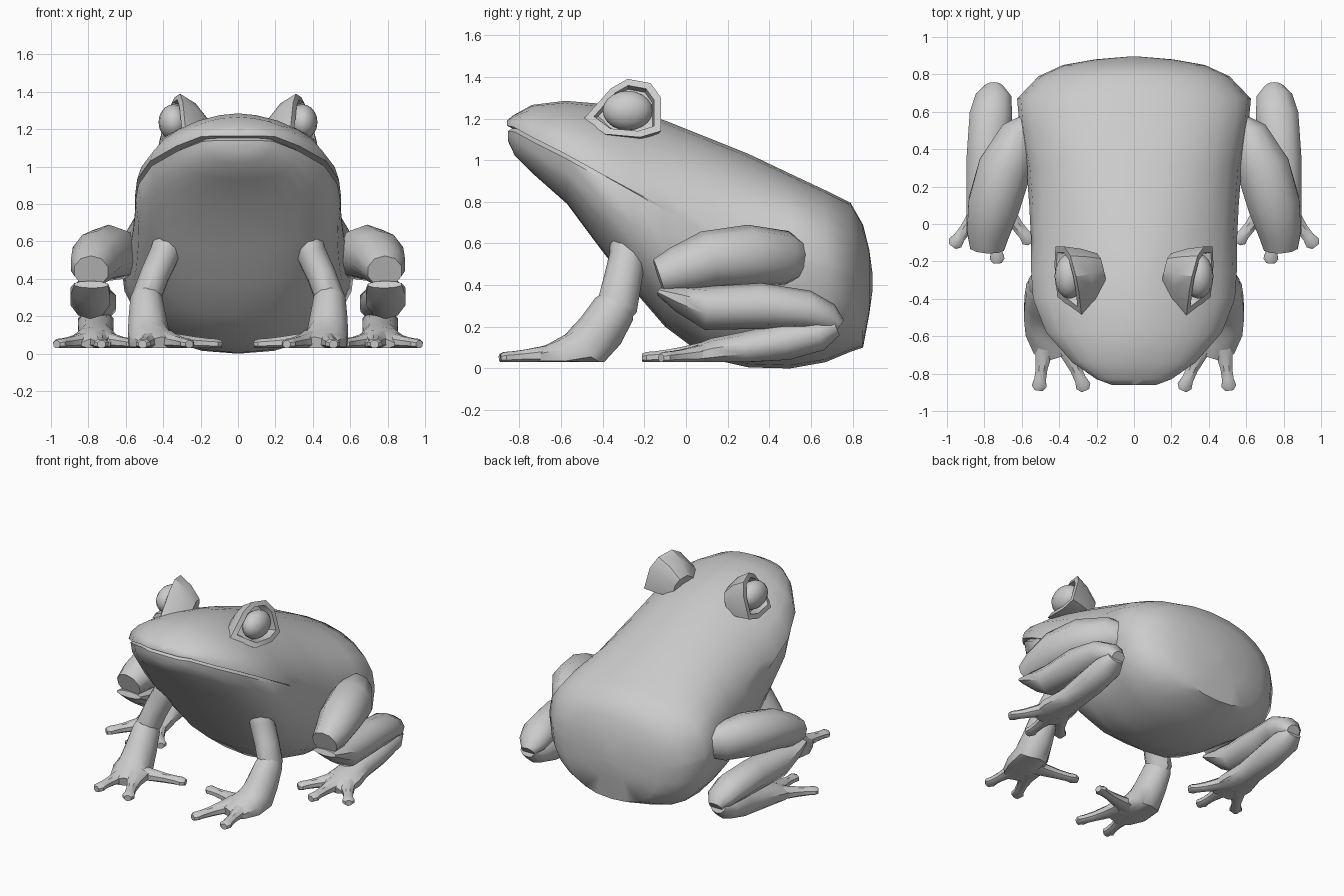
import bpy
import bmesh
from math import sin, cos, pi, radians
from mathutils import Vector

cube = bpy.data.objects.get("Cube")
if cube:
    bpy.data.objects.remove(cube, do_unlink=True)

GROUND = 0.03


def finish(name, bm, angle=40, mirror=True):
    """Turn a bmesh into a smooth, optionally mirrored object."""
    bmesh.ops.recalc_face_normals(bm, faces=bm.faces[:])
    mesh = bpy.data.meshes.new(name)
    bm.to_mesh(mesh)
    bm.free()
    obj = bpy.data.objects.new(name, mesh)
    bpy.context.collection.objects.link(obj)
    bpy.ops.object.select_all(action="DESELECT")
    obj.select_set(True)
    bpy.context.view_layer.objects.active = obj
    bpy.ops.object.shade_smooth_by_angle(angle=radians(angle))
    if mirror:
        obj.modifiers.new("Mirror", "MIRROR")
    return obj


def cap(bm, ring):
    """Close a ring with strips running from side to side."""
    n = len(ring)
    bm.faces.new((ring[0], ring[1], ring[-1]))
    for i in range(1, n // 2 - 1):
        bm.faces.new((ring[i], ring[i + 1], ring[n - i - 1], ring[n - i]))
    m = n // 2
    bm.faces.new((ring[m - 1], ring[m], ring[m + 1]))


def loft(name, rings, angle=40, mirror=True):
    """Skin a series of equal rings and cap both ends."""
    bm = bmesh.new()
    rows = [[bm.verts.new(p) for p in ring] for ring in rings]
    for a, b in zip(rows, rows[1:]):
        for i in range(len(a)):
            j = (i + 1) % len(a)
            bm.faces.new((a[i], a[j], b[j], b[i]))
    cap(bm, rows[0])
    cap(bm, rows[-1])
    return finish(name, bm, angle, mirror)


def limb(name, path, side=(1, 0, 0), sides=10):
    """Tube along (x, y, z, half width, half height), flat where it meets the ground."""
    centres = [Vector(p[:3]) for p in path]
    rings = []
    for i, (c, p) in enumerate(zip(centres, path)):
        t = (centres[min(i + 1, len(path) - 1)] - centres[max(i - 1, 0)]).normalized()
        u = Vector(side)
        u = (u - t * u.dot(t)).normalized()
        v = t.cross(u)
        ring = []
        for k in range(sides):
            a = 2 * pi * (k + 0.5) / sides
            q = c + u * cos(a) * p[3] + v * sin(a) * p[4]
            q.z = max(q.z, GROUND)
            ring.append(q)
        rings.append(ring)
    return loft(name, rings)


def toe(name, start, tip):
    """Toe that widens into the foot and ends in a rounded pad."""
    a, b = Vector(start), Vector(tip)
    d = (b - a).normalized()
    path = []
    for f, w, h in ((0, .085, .06), (.3, .05, .045), (.6, .034, .034), (.8, .034, .03),
                    (.92, .043, .03), (1, .024, .022)):
        path.append((*a.lerp(b, f), w, h))
    limb(name, path, side=(-d.y, d.x, 0), sides=8)


# Body and head: y, top, widest height, bottom, half width, mouth groove depth, upper curve
sections = [
    (-.86, 1.19, 1.165, 1.09, .12, .02, 1),
    (-.83, 1.215, 1.16, 1.02, .20, .03, 1),
    (-.74, 1.265, 1.11, .93, .33, .035, 1.05),
    (-.58, 1.285, 1.03, .79, .47, .03, 1.15),
    (-.40, 1.27, .93, .55, .54, .025, 1.2),
    (-.25, 1.24, .85, .37, .55, .01, 1.2),
    (-.10, 1.19, .77, .20, .55, 0, 1.1),
    (.10, 1.11, .67, .05, .56, 0, 1),
    (.30, 1.03, .58, .005, .575, 0, .95),
    (.50, .935, .55, 0, .61, 0, .9),
    (.67, .855, .50, .03, .625, 0, .9),
    (.79, .795, .46, .08, .51, 0, .9),
    (.85, .69, .44, .10, .38, 0, .95),
    (.88, .57, .43, .26, .21, 0, 1),
    (.895, .46, .42, .37, .03, 0, 1),
]
rings = []
for y, top, wide, bottom, w, g, curve in sections:
    half = []
    arc = [(sin(i * pi / 12), abs(cos(i * pi / 12))) for i in range(7)]
    for s, c in arc:
        half.append((w * s ** curve, y, wide + (top - wide) * c ** curve))
    half.append((w - g, y + g * 1.3, wide - .012))
    lip = wide - .025
    for s, c in reversed(arc):
        half.append(((w - g * .3) * s ** .85, y + g * .3, lip + (bottom - lip) * c ** .85))
    rings.append(half + [(-px, py, pz) for px, py, pz in half[-2:0:-1]])
loft("body", rings, angle=50, mirror=False)

# Eyelids: an angular rim around a recess, narrowing towards the skull
rim = [Vector(p) for p in (
    (.28, -.49, 1.20), (.295, -.36, 1.345), (.31, -.28, 1.39), (.34, -.17, 1.37),
    (.375, -.12, 1.30), (.42, -.12, 1.14), (.425, -.22, 1.11), (.41, -.39, 1.125))]
mid = sum(rim, Vector()) / len(rim)


def lid_ring(scale, shift):
    return [mid + (p - mid) * scale + Vector(shift) for p in rim]


loft("eyelid", [
    lid_ring(.55, (-.17, .03, -.07)),
    lid_ring(.85, (-.09, .01, -.03)),
    lid_ring(1, (0, 0, 0)),
    lid_ring(.78, (.005, 0, 0)),
    lid_ring(.72, (-.05, 0, -.01)),
], angle=35)

# Eyeballs
bm = bmesh.new()
bmesh.ops.create_uvsphere(bm, u_segments=16, v_segments=10, radius=1)
for v in bm.verts:
    v.co = Vector((v.co.x * .08 + .345, v.co.y * .12 - .28, v.co.z * .095 + 1.238))
finish("eyeball", bm)

# Front legs: straight upper arm, then a forearm spreading into the paw
limb("upper_arm", [
    (.36, -.285, .655, .055, .06),
    (.37, -.28, .62, .08, .085),
    (.39, -.28, .54, .083, .088),
    (.445, -.305, .42, .08, .092),
    (.49, -.33, .30, .08, .098),
    (.49, -.36, .25, .07, .08),
])
limb("forearm", [
    (.49, -.325, .32, .075, .085),
    (.49, -.345, .285, .09, .105),
    (.485, -.41, .18, .105, .115),
    (.48, -.47, .095, .115, .13),
    (.465, -.56, .07, .125, .095),
    (.43, -.65, .06, .12, .06),
    (.41, -.71, .05, .08, .04),
])
for i, (start, tip) in enumerate((
        ((.47, -.60), (.51, -.89)),
        ((.39, -.60), (.26, -.89)),
        ((.43, -.56), (.09, -.47)))):
    toe(f"front_toe_{i + 1}", (*start, .07), (*tip, .05))

# Hind legs: thigh forward to the knee, shin back to the heel, long foot forward
limb("thigh", [
    (.56, .55, .52, .05, .09),
    (.61, .48, .53, .11, .13),
    (.69, .30, .54, .15, .15),
    (.75, .10, .52, .145, .14),
    (.78, -.04, .47, .12, .115),
    (.785, -.13, .44, .095, .088),
])
limb("shin", [
    (.785, -.13, .37, .095, .02),
    (.79, -.03, .335, .11, .065),
    (.79, .10, .29, .11, .105),
    (.79, .36, .30, .11, .11),
    (.765, .58, .28, .12, .095),
    (.75, .68, .24, .10, .075),
    (.75, .735, .20, .05, .04),
])
limb("hind_foot", [
    (.76, .72, .20, .06, .045),
    (.76, .64, .165, .10, .08),
    (.76, .48, .13, .10, .09),
    (.76, .28, .095, .095, .08),
    (.765, .13, .075, .125, .07),
    (.76, .04, .06, .12, .05),
    (.76, -.01, .05, .08, .03),
])
for i, (start, tip) in enumerate((
        ((.79, .12), (.97, -.12)),
        ((.75, .08), (.73, -.21)),
        ((.73, .12), (.55, -.10)))):
    toe(f"hind_toe_{i + 1}", (*start, .07), (*tip, .05))
